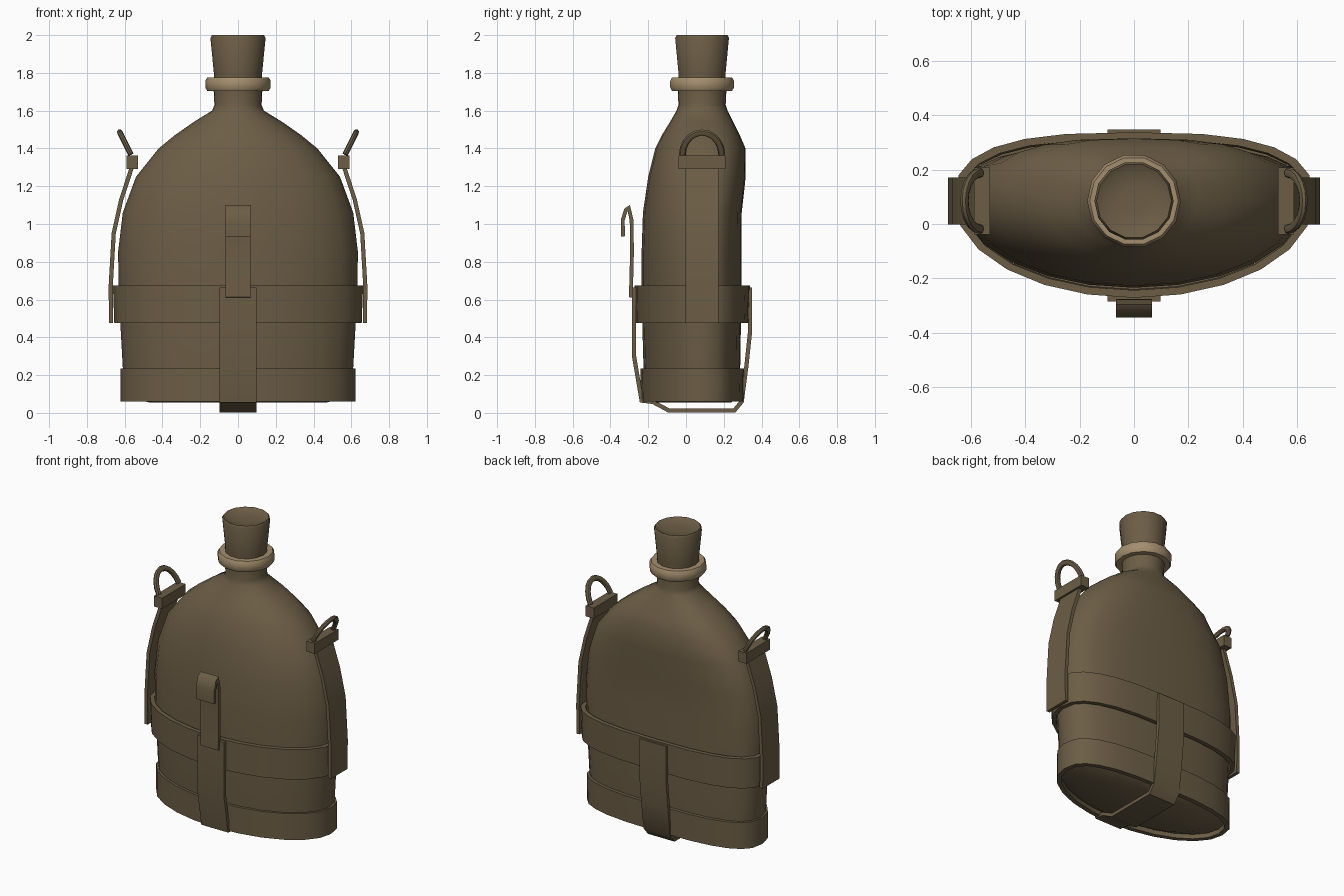
import bpy, bmesh, math
from mathutils import Vector

if "Cube" in bpy.data.objects:
    bpy.data.objects.remove(bpy.data.objects["Cube"])

CY = 0.085  # depth centre of neck and side straps


def material(name, rgb):
    m = bpy.data.materials.new(name)
    m.diffuse_color = (*rgb, 1)
    m.use_nodes = True
    m.node_tree.nodes["Principled BSDF"].inputs["Base Color"].default_value = m.diffuse_color
    return m


BROWN = material("olive brown", (0.150, 0.111, 0.061))
TAN = material("pale tan", (0.37, 0.27, 0.155))


def finish(bm, name, mat, angle, mirror=False):
    bmesh.ops.recalc_face_normals(bm, faces=bm.faces)
    me = bpy.data.meshes.new(name)
    bm.to_mesh(me)
    bm.free()
    me.materials.append(mat)
    ob = bpy.data.objects.new(name, me)
    bpy.context.collection.objects.link(ob)
    if mirror:
        ob.modifiers.new("Mirror", 'MIRROR')
    bpy.ops.object.select_all(action='DESELECT')
    ob.select_set(True)
    bpy.context.view_layer.objects.active = ob
    bpy.ops.object.shade_smooth_by_angle(angle=math.radians(angle))
    return ob


def loft(name, rings, mat, wrap=False, angle=40, mirror=False):
    """Skin a list of rings; cap the ends, or join last to first."""
    bm = bmesh.new()
    vs = [[bm.verts.new(p) for p in r] for r in rings]
    n = len(vs[0])
    pairs = list(zip(vs, vs[1:])) + ([(vs[-1], vs[0])] if wrap else [])
    for a, b in pairs:
        for i in range(n):
            j = (i + 1) % n
            bm.faces.new((a[i], a[j], b[j], b[i]))
    if not wrap:
        bm.faces.new(vs[0])
        bm.faces.new(vs[-1])
    return finish(bm, name, mat, angle, mirror)


def oval(z, a, yf, yb, n=24, back=2.8):
    """Flask section: elliptical front, squarer back."""
    pts = []
    for i in range(n):
        t = 2 * math.pi * i / n
        c, s = math.cos(t), math.sin(t)
        e = 2 / back if s > 0 else 1
        x = a * math.copysign(abs(c) ** e, c)
        d = (yb - CY) if s > 0 else (CY - yf)
        pts.append((x, CY + d * math.copysign(abs(s) ** e, s), z))
    return pts


def circle(z, r, n=14):
    return [(r * math.cos(2 * math.pi * i / n),
             CY + r * math.sin(2 * math.pi * i / n), z) for i in range(n)]


def sweep(name, path, axis, section, mirror=False):
    """Sweep a section (along axis, along normal) down a planar path."""
    path = [Vector(p) for p in path]
    axis = Vector(axis).normalized()
    rings = []
    for i, p in enumerate(path):
        d0 = (p - path[max(i - 1, 0)]).normalized()
        d1 = (path[min(i + 1, len(path) - 1)] - p).normalized()
        nrm = axis.cross((d0 + d1).normalized())
        k = 1 / max(0.6, nrm.dot(axis.cross(d1 if d1.length else d0)))
        rings.append([p + axis * u + nrm * v * k for u, v in section])
    return loft(name, rings, BROWN, mirror=mirror)


def flat(w, t):
    return [(-w, -t), (w, -t), (w, t), (-w, t)]


# Flask body
loft("flask_body", [oval(*r) for r in (
    (0.055, 0.47, -0.16, 0.24), (0.09, 0.59, -0.21, 0.28),
    (0.24, 0.61, -0.225, 0.287), (0.60, 0.63, -0.235, 0.293),
    (0.85, 0.635, -0.235, 0.293), (1.06, 0.61, -0.228, 0.295),
    (1.25, 0.54, -0.20, 0.316), (1.40, 0.42, -0.163, 0.315),
    (1.47, 0.335, -0.128, 0.285), (1.54, 0.235, -0.085, 0.25))]
    + [oval(1.60, 0.137, -0.05, 0.22, back=2),
       oval(1.63, 0.125, -0.04, 0.21, back=2),
       oval(1.73, 0.13, -0.045, 0.215, back=2)], BROWN)

# Neck ring
loft("neck_ring", [circle(z, r) for z, r in (
    (1.705, 0.12), (1.705, 0.163), (1.722, 0.173), (1.757, 0.173),
    (1.776, 0.163), (1.776, 0.12))], TAN, wrap=True, angle=60)

# Cork with a slightly dished top
loft("cork_stopper", [circle(z, r) for z, r in (
    (1.72, 0.125), (1.80, 0.128), (1.985, 0.146), (2.0, 0.138),
    (1.985, 0.11), (1.98, 0.05))], BROWN, angle=45)


# Bands around the flask
def band(name, z0, z1, lower, upper, t):
    def ring(z, dims, k):
        a, f, b = dims
        return oval(z, a - k, f + k, b - k)
    loft(name, [ring(z0, lower, t), ring(z0, lower, 0),
                ring(z1, upper, 0), ring(z1, upper, t)], BROWN, wrap=True)


band("upper_band", 0.475, 0.675, (0.655, -0.268, 0.332), (0.662, -0.272, 0.338), 0.028)
band("lower_band", 0.06, 0.235, (0.622, -0.238, 0.305), (0.622, -0.242, 0.309), 0.03)

# Cradle strap passing under the base
sweep("cradle_strap", [(0, y, z) for y, z in (
    (-0.275, 0.665), (-0.275, 0.30), (-0.235, 0.065), (-0.175, 0.058), (-0.09, 0.012),
    (0.255, 0.012), (0.295, 0.06), (0.32, 0.25), (0.338, 0.42), (0.338, 0.665))],
    (1, 0, 0), flat(0.098, 0.011))

# Belt hook on the front
sweep("belt_hook", [(0, y, z) for y, z in (
    (-0.292, 0.612), (-0.286, 0.85), (-0.288, 1.02), (-0.303, 1.085),
    (-0.318, 1.075), (-0.335, 1.02), (-0.333, 0.935))], (1, 0, 0), flat(0.066, 0.010))

# Side straps, buckles and carrying loops, mirrored left and right
sweep("side_straps", [(x, CY, z) for x, z in (
    (0.672, 0.475), (0.674, 0.67), (0.658, 0.95), (0.618, 1.13), (0.562, 1.30))],
    (0, 1, 0), flat(0.087, 0.011), mirror=True)

sweep("strap_buckles", [(0.56, CY, 1.292), (0.56, CY, 1.362)],
      (0, 1, 0), flat(0.124, 0.03), mirror=True)

tube = [(0.015 * math.cos(k * math.pi / 4), 0.018 * math.sin(k * math.pi / 4))
        for k in range(8)]
arch = [(0.567 + 0.058 * s, CY + 0.104 * c, 1.368 + 0.116 * s)
        for c, s in ((math.cos(math.pi * i / 10), math.sin(math.pi * i / 10))
                     for i in range(11))]
sweep("carrying_loops", arch, (0.116, 0, -0.058), tube, mirror=True)
